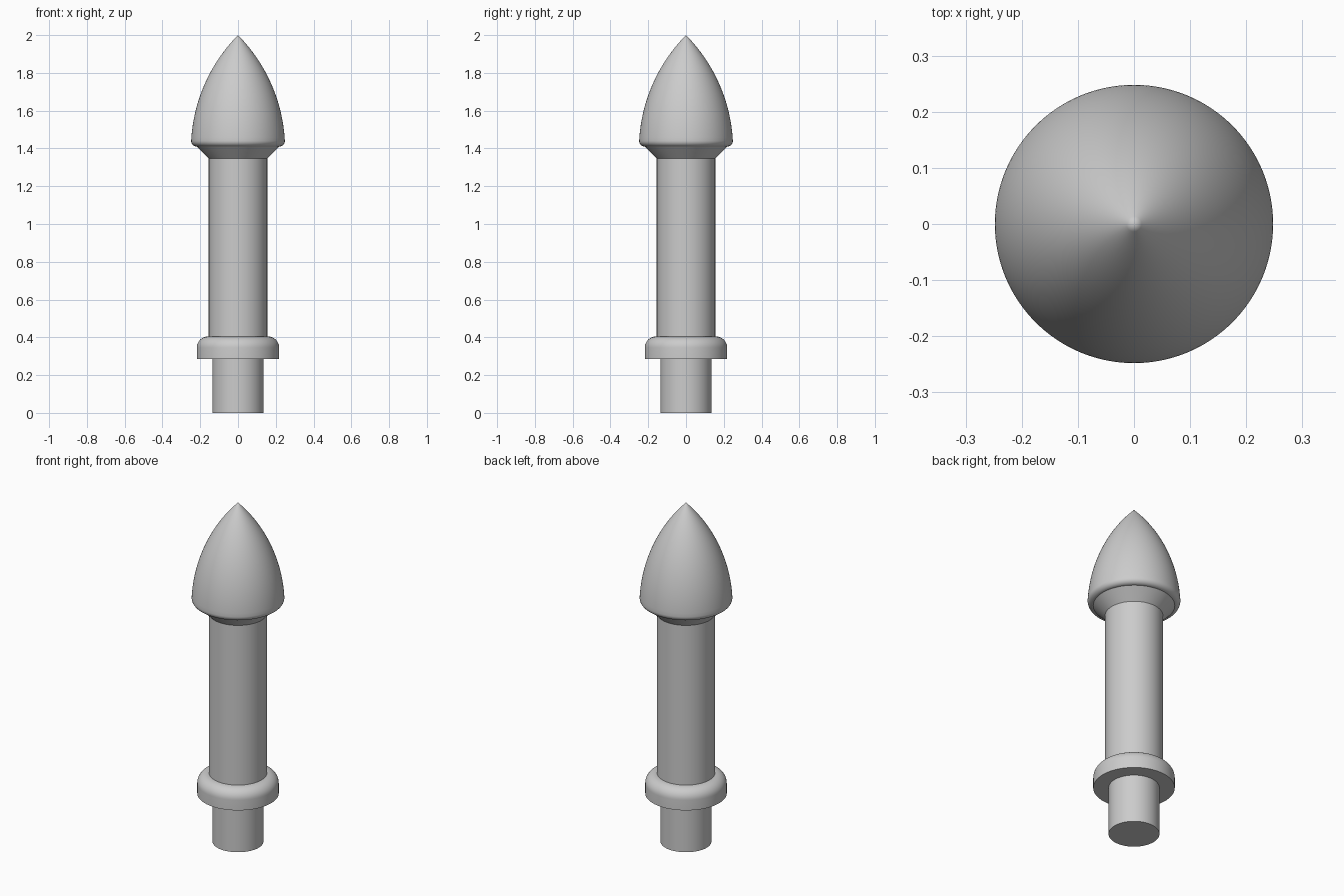
import bpy
import bmesh
import math
from mathutils import Matrix

cube = bpy.data.objects.get("Cube")
if cube:
    bpy.data.objects.remove(cube, do_unlink=True)

GREY = (0.6, 0.6, 0.6, 1)
mat = bpy.data.materials.new("plain_grey")
mat.use_nodes = True
mat.diffuse_color = GREY
mat.node_tree.nodes["Principled BSDF"].inputs["Base Color"].default_value = GREY


def lathe(name, profile, sides=96):
    """Spin a (radius, height) profile around the z axis."""
    bm = bmesh.new()
    verts = [bm.verts.new((r, 0, z)) for r, z in profile]
    edges = [bm.edges.new(pair) for pair in zip(verts, verts[1:])]
    bmesh.ops.spin(bm, geom=verts + edges, cent=(0, 0, 0), axis=(0, 0, 1),
                   angle=math.tau, steps=sides, use_merge=True)
    bmesh.ops.remove_doubles(bm, verts=bm.verts, dist=1e-5)
    bmesh.ops.recalc_face_normals(bm, faces=bm.faces)
    mesh = bpy.data.meshes.new(name)
    bm.to_mesh(mesh)
    bm.free()
    mesh.materials.append(mat)
    obj = bpy.data.objects.new(name, mesh)
    bpy.context.collection.objects.link(obj)
    bpy.ops.object.select_all(action="DESELECT")
    obj.select_set(True)
    bpy.context.view_layer.objects.active = obj
    bpy.ops.object.shade_smooth_by_angle(angle=math.radians(30))
    return obj


def arc(cx, cz, radius, start, end, steps):
    """Points on a circular arc, angles in degrees."""
    angles = [math.radians(start + (end - start) * i / steps) for i in range(steps + 1)]
    return [(cx + radius * math.cos(a), cz + radius * math.sin(a)) for a in angles]


def ogive(radius, base, tip, lean, steps):
    """Arc from the rim to the point, leaning inward by some degrees at the rim."""
    height = tip - base
    chord_angle = math.degrees(math.atan2(radius, height))
    half = chord_angle - lean
    big = math.hypot(radius, height) / (2 * math.sin(math.radians(half)))
    cx = radius - big * math.cos(math.radians(lean))
    cz = base - big * math.sin(math.radians(lean))
    points = arc(cx, cz, big, lean, lean + 2 * half, steps)
    points[-1] = (0, tip)
    return points


# Bottom peg
lathe("peg", [(0, 0), (0.136, 0), (0.136, 0.285)])

# Collar with a rounded top edge
lathe("collar", [(0.136, 0.285), (0.218, 0.285)]
      + arc(0.158, 0.345, 0.06, 0, 90, 10) + [(0.154, 0.405)])

# Straight shaft
lathe("shaft", [(0.155, 0.405), (0.155, 1.347)])

# Flared neck under the head
lathe("neck", [(0.155, 1.347), (0.218, 1.41)])

# Pointed head with a rounded lower rim
lathe("head", [(0.2, 1.41)] + arc(0.218, 1.44, 0.03, -90, 0, 8)
      + ogive(0.248, 1.44, 2.0, 3, 32)[1:])
